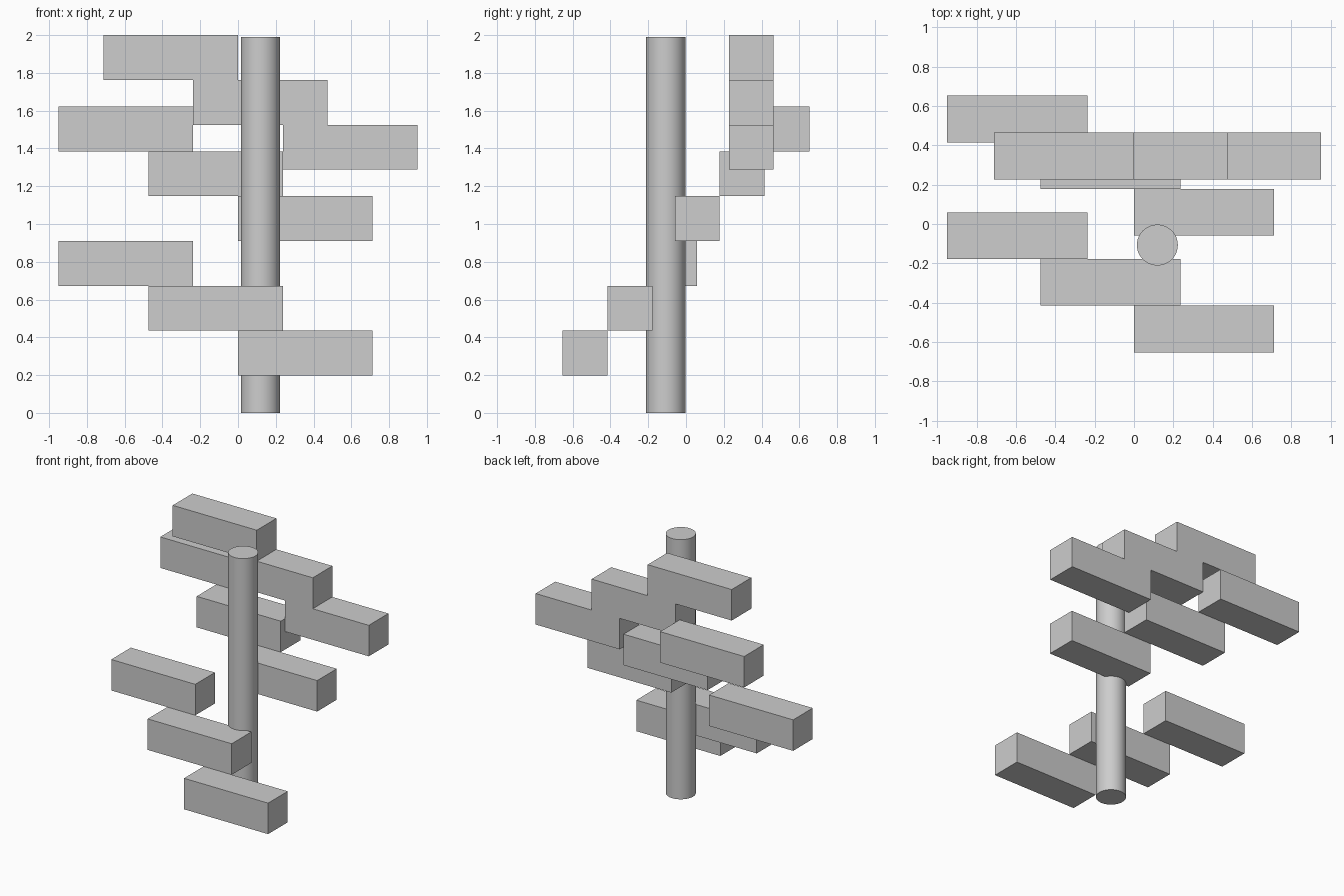
import bpy
import bmesh
import math
from mathutils import Vector

cube = bpy.data.objects.get("Cube")
if cube:
    bpy.data.objects.remove(cube, do_unlink=True)

grey = bpy.data.materials.new("mid_grey")
grey.use_nodes = True
grey.diffuse_color = (0.61, 0.61, 0.61, 1)
grey.node_tree.nodes["Principled BSDF"].inputs["Base Color"].default_value = (0.61, 0.61, 0.61, 1)

U = 0.2375           # block thickness; blocks are three units long


def extrude_profile(name, outline, y):
    """Extrude an x-z outline, given in block units, one unit backwards along y."""
    bm = bmesh.new()
    face = bm.faces.new([bm.verts.new((x * U, y, z)) for x, z in outline])
    moved = bmesh.ops.extrude_face_region(bm, geom=[face])["geom"]
    bmesh.ops.translate(bm, vec=Vector((0, U, 0)),
                        verts=[v for v in moved if isinstance(v, bmesh.types.BMVert)])
    bmesh.ops.recalc_face_normals(bm, faces=bm.faces)
    mesh = bpy.data.meshes.new(name)
    bm.to_mesh(mesh)
    bm.free()
    mesh.materials.append(grey)
    bpy.context.collection.objects.link(bpy.data.objects.new(name, mesh))


# Six separate steps: two runs of three, the second run starting half a block forward
for i in range(6):
    run, step = divmod(i, 3)
    x = -2 * step
    y = (-2.75 + 2.5 * run + step) * U
    z = 0.1975 + i * U
    extrude_profile(f"step_{i + 1}",
                    [(x, z), (x + 3, z), (x + 3, z + U), (x, z + U)], y)

# Stepped beam at the top: three overlapping courses in one piece
corners = [(-3, 0), (0, 0), (0, 1), (2, 1), (2, 2), (4, 2),
           (4, 3), (1, 3), (1, 2), (-1, 2), (-1, 1), (-3, 1)]
extrude_profile("stepped_beam", [(x, 2 - drop * U) for x, drop in corners], 0.227)

# Round column
bpy.ops.mesh.primitive_cylinder_add(vertices=64, radius=0.104, depth=1.99,
                                    location=(U / 2, -0.107, 0.995))
column = bpy.context.object
column.name = "column"
column.data.materials.append(grey)
bpy.ops.object.shade_smooth_by_angle(angle=math.radians(40))
